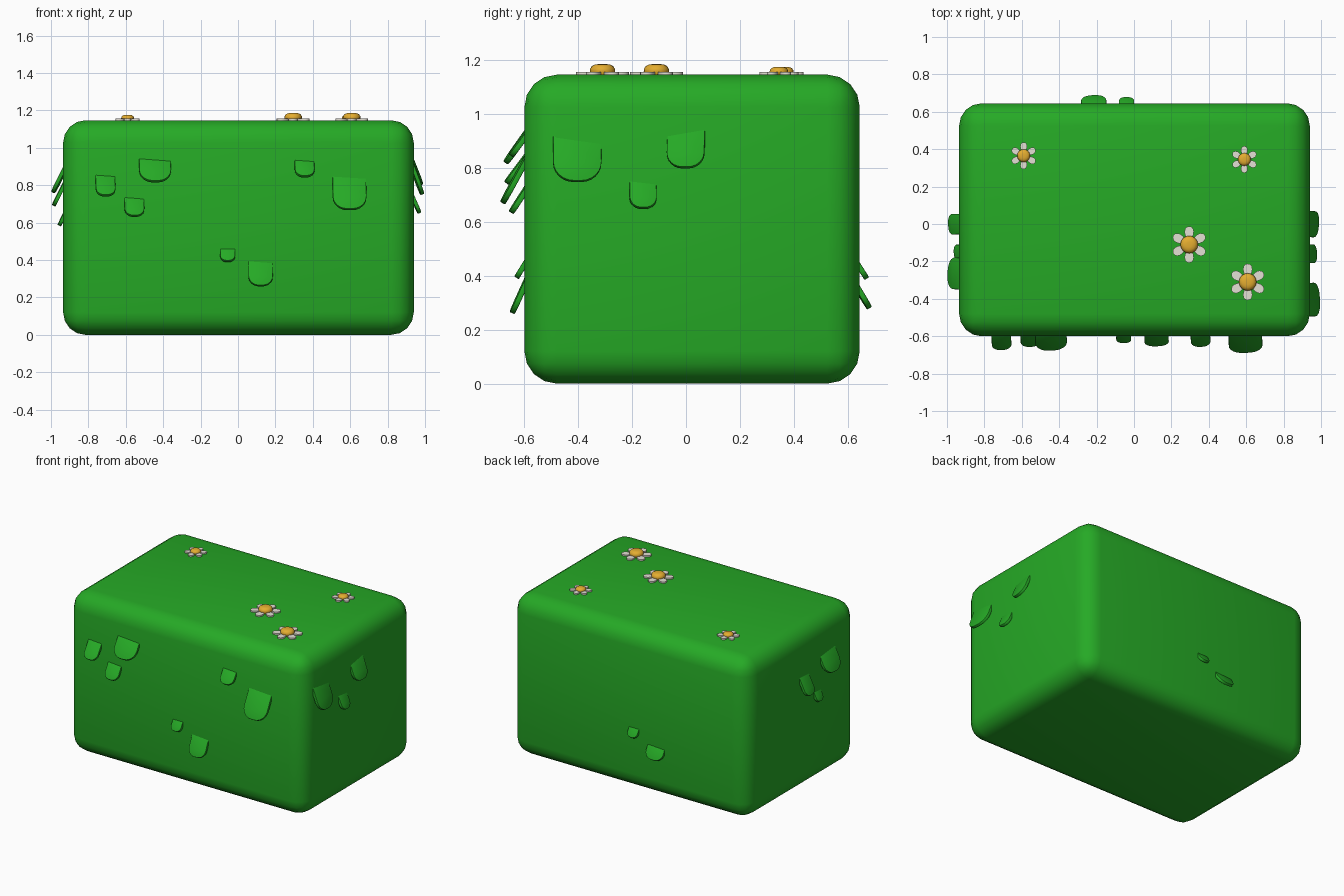
import bpy, bmesh, math
from mathutils import Matrix, Vector

if "Cube" in bpy.data.objects:
    bpy.data.objects.remove(bpy.data.objects["Cube"])


def colour(name, rgb):
    m = bpy.data.materials.new(name)
    m.diffuse_color = (*rgb, 1)
    m.use_nodes = True
    m.node_tree.nodes["Principled BSDF"].inputs["Base Color"].default_value = m.diffuse_color
    return m


GREEN = colour("hedge green", (0.019, 0.40, 0.019))
WHITE = colour("petal white", (0.78, 0.75, 0.66))
GOLD = colour("pollen gold", (0.78, 0.42, 0.03))


def finish(name, bm, mat, angle=None):
    bmesh.ops.recalc_face_normals(bm, faces=bm.faces)
    me = bpy.data.meshes.new(name)
    bm.to_mesh(me)
    bm.free()
    me.materials.append(mat)
    ob = bpy.data.objects.new(name, me)
    bpy.context.collection.objects.link(ob)
    bpy.ops.object.select_all(action='DESELECT')
    ob.select_set(True)
    bpy.context.view_layer.objects.active = ob
    if angle:
        bpy.ops.object.shade_smooth_by_angle(angle=math.radians(angle))
    else:
        bpy.ops.object.shade_smooth()
    return ob


def plate(bm, outline, depth):
    """Extrude a flat outline downwards into a plate."""
    face = bm.faces.new([bm.verts.new((x, y, 0)) for x, y in outline])
    new = bmesh.ops.extrude_face_region(bm, geom=[face])["geom"]
    verts = [v for v in new if isinstance(v, bmesh.types.BMVert)]
    bmesh.ops.translate(bm, verts=verts, vec=(0, 0, -depth))


# Hedge block with rounded edges
X0, X1, Y0, Y1, TOP = -0.935, 0.94, -0.60, 0.645, 1.147
bm = bmesh.new()
bmesh.ops.create_cube(bm, size=1)
bmesh.ops.scale(bm, verts=bm.verts, vec=(X1 - X0, Y1 - Y0, TOP))
bmesh.ops.translate(bm, verts=bm.verts, vec=((X0 + X1) / 2, (Y0 + Y1) / 2, TOP / 2))
bmesh.ops.bevel(bm, geom=bm.edges[:], offset=0.12, segments=4, profile=0.5, affect='EDGES')
finish("hedge_block", bm, GREEN)


# Leaves: U-shaped flaps hinged on the walls
def leaf(name, pos, normal, width, drop, out, yaw):
    n = Matrix.Rotation(math.radians(yaw), 3, 'Z') @ Vector(normal)
    up = Vector((0, 0, 1))
    t = up.cross(n)
    length = math.hypot(drop, out)
    along = (up * drop - n * out) / length
    r, h = width * 0.42, width / 2
    ry = min(r, length * 0.6)
    pts = [(h, 0.03), (-h * 0.98, 0.03)]
    for side in (-1, 1):
        for i in range(7):
            a = math.pi / 2 * (i / 6)
            a = a if side < 0 else math.pi / 2 - a
            pts.append((side * (h - r + r * math.cos(a)), -length + ry - ry * math.sin(a)))
    bm = bmesh.new()
    plate(bm, pts, 0.02)
    rim = [e for e in bm.edges if abs(e.verts[0].co.z - e.verts[1].co.z) < 1e-5]
    bmesh.ops.bevel(bm, geom=rim, offset=0.003, segments=2, profile=0.5, affect='EDGES')
    m = Matrix((t, along, t.cross(along))).transposed().to_4x4()
    m.translation = pos
    bm.transform(m)
    finish(name, bm, GREEN, 35)


# wall name, outward normal, leaves as (place along wall, top z, width, drop, reach, yaw)
WALLS = [
    ("front", (0, -1, 0), [
        (-0.71, 0.85, 0.105, 0.10, 0.075, 3), (-0.445, 0.935, 0.17, 0.11, 0.078, 3),
        (-0.555, 0.73, 0.105, 0.09, 0.058, 3), (0.355, 0.93, 0.105, 0.078, 0.058, 3),
        (0.595, 0.84, 0.18, 0.165, 0.09, 2), (-0.055, 0.46, 0.08, 0.062, 0.038, 0),
        (0.12, 0.388, 0.13, 0.122, 0.055, 2)]),
    ("right", (1, 0, 0), [
        (-0.405, 0.902, 0.18, 0.148, 0.055, 3), (0.0, 0.93, 0.14, 0.125, 0.05, -4),
        (-0.16, 0.745, 0.10, 0.09, 0.04, 3)]),
    ("left", (-1, 0, 0), [
        (0.0, 0.815, 0.11, 0.12, 0.06, 2), (-0.265, 0.89, 0.17, 0.125, 0.063, -3),
        (-0.15, 0.65, 0.08, 0.062, 0.03, 2)]),
    ("back", (0, 1, 0), [
        (-0.215, 0.36, 0.135, 0.075, 0.045, 2), (-0.04, 0.45, 0.08, 0.055, 0.035, 0)]),
]
for wall, n, leaves in WALLS:
    for i, (s, z, w, drop, out, yaw) in enumerate(leaves):
        if n[0]:
            pos = (X1 if n[0] > 0 else X0, s, z)
        else:
            pos = (s, Y1 if n[1] > 0 else Y0, z)
        leaf(f"{wall}_leaf_{i + 1}", pos, n, w, drop, out, yaw)


# Flowers: six flat petals around a domed centre
def flower(k, x, y, size):
    bm = bmesh.new()
    for i in range(6):
        one = bmesh.new()
        pts = []
        for j in range(14):
            a = math.tau * j / 14
            u = math.cos(a)
            pts.append((size * (0.63 + 0.37 * u), size * 0.25 * math.sin(a) * (1 + 0.2 * u)))
        plate(one, pts, 0.012)
        one.transform(Matrix.Translation((x, y, TOP + 0.01))
                      @ Matrix.Rotation(math.tau * i / 6 + math.pi / 2, 4, 'Z'))
        tmp = bpy.data.meshes.new("petal_part")
        one.to_mesh(tmp)
        one.free()
        bm.from_mesh(tmp)
        bpy.data.meshes.remove(tmp)
    finish(f"flower_petals_{k}", bm, WHITE, 35)

    bm = bmesh.new()
    r, h = size * 0.48, size * 0.4
    rings = []
    for f, z in ((0.9, -0.02), (1, 0.3), (0.98, 0.55), (0.85, 0.8), (0.62, 0.95), (0.3, 1)):
        rings.append([bm.verts.new((x + r * f * math.cos(math.tau * j / 16),
                                    y + r * f * math.sin(math.tau * j / 16), TOP + h * z))
                      for j in range(16)])
    for a, b in zip(rings, rings[1:]):
        for j in range(16):
            bm.faces.new((a[j], a[(j + 1) % 16], b[(j + 1) % 16], b[j]))
    bm.faces.new(rings[0])
    bm.faces.new(rings[-1])
    finish(f"flower_centre_{k}", bm, GOLD, 60)


for k, (x, y, size) in enumerate([(-0.59, 0.365, 0.072), (0.59, 0.345, 0.072),
                                  (0.295, -0.11, 0.098), (0.608, -0.31, 0.098)], 1):
    flower(k, x, y, size)
